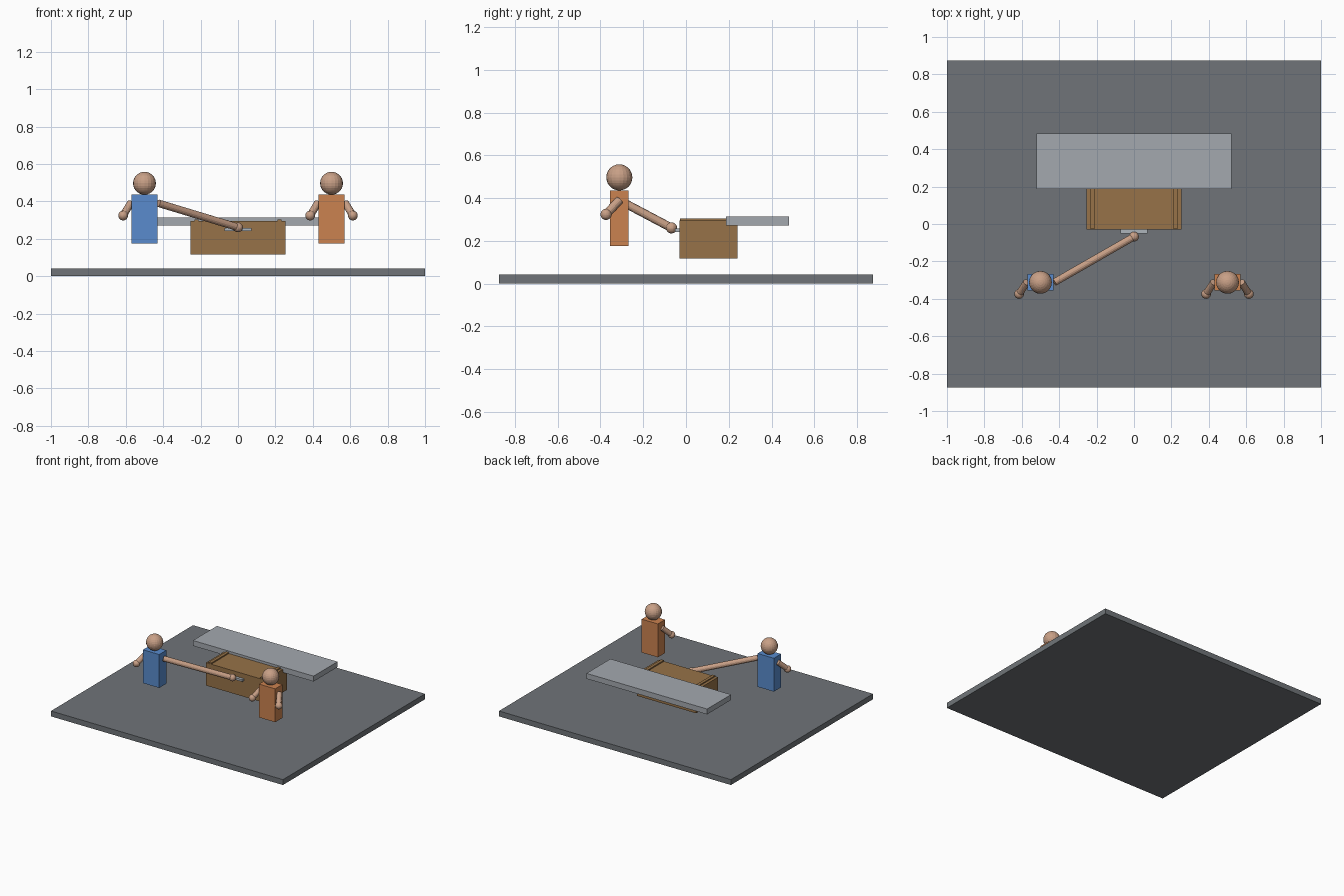
import bpy
from mathutils import Vector

cube = bpy.data.objects.get("Cube")
if cube:
    bpy.data.objects.remove(cube, do_unlink=True)


def material(name, *rgb):
    m = bpy.data.materials.new(name)
    m.use_nodes = True
    m.diffuse_color = (*rgb, 1)
    m.node_tree.nodes["Principled BSDF"].inputs["Base Color"].default_value = (*rgb, 1)
    return m


floor_grey = material("floor_grey", 0.16, 0.175, 0.19)
stone = material("light_stone", 0.37, 0.395, 0.43)
steel = material("steel", 0.42, 0.46, 0.5)
wood = material("wood", 0.31, 0.17, 0.065)
skin = material("skin", 0.58, 0.35, 0.24)
blue = material("blue_shirt", 0.1, 0.26, 0.61)
orange = material("orange_shirt", 0.6, 0.225, 0.08)


def finish(name, mat):
    ob = bpy.context.object
    ob.name = ob.data.name = name
    ob.data.materials.append(mat)
    return ob


def box(name, mat, x, y, z):
    """Box from (low, high) pairs on each axis."""
    pairs = (x, y, z)
    bpy.ops.mesh.primitive_cube_add(size=1, location=[(a + b) / 2 for a, b in pairs])
    bpy.context.object.scale = [b - a for a, b in pairs]
    return finish(name, mat)


def ball(name, mat, centre, radius):
    bpy.ops.mesh.primitive_uv_sphere_add(segments=20, ring_count=14, radius=radius, location=centre)
    return finish(name, mat)


def limb(name, mat, start, end, radius=0.02):
    start, end = Vector(start), Vector(end)
    d = end - start
    bpy.ops.mesh.primitive_cylinder_add(vertices=14, radius=radius, depth=d.length,
                                        location=(start + end) / 2)
    bpy.context.object.rotation_euler = d.to_track_quat('Z', 'Y').to_euler()
    return finish(name, mat)


# Floor and worktop
box("floor", floor_grey, (-1, 1), (-0.875, 0.875), (0, 0.042))
box("worktop", stone, (-0.52, 0.52), (0.188, 0.483), (0.272, 0.314))

# Drawer with two raised rails and a pull handle
box("drawer_body", wood, (-0.255, 0.255), (-0.03, 0.24), (0.117, 0.295))
for side, s in (("right", -1), ("left", 1)):
    box("drawer_rail_" + side, wood, sorted((s * 0.21, s * 0.233)), (-0.028, 0.238), (0.28, 0.304))
box("drawer_handle", steel, (-0.073, 0.073), (-0.052, -0.03), (0.242, 0.258))


# Two figures: the first one reaches for the handle
def figure(name, x, shirt, reach=None):
    y = -0.312
    box(name + "_torso", shirt, (x - 0.07, x + 0.07), (y - 0.044, y + 0.044), (0.176, 0.436))
    ball(name + "_head", skin, (x, y, 0.497), 0.061)
    for side, s in (("right", -1), ("left", 1)):
        shoulder = (x + s * 0.074, y, 0.39)
        hand = (x + s * 0.114, y - 0.062, 0.324)
        if reach and side == "left":
            hand = reach
        limb(f"{name}_{side}_arm", skin, shoulder, hand)
        ball(f"{name}_{side}_hand", skin, hand, 0.026)


figure("blue_figure", -0.5, blue, reach=(0, -0.068, 0.261))
figure("orange_figure", 0.5, orange)
